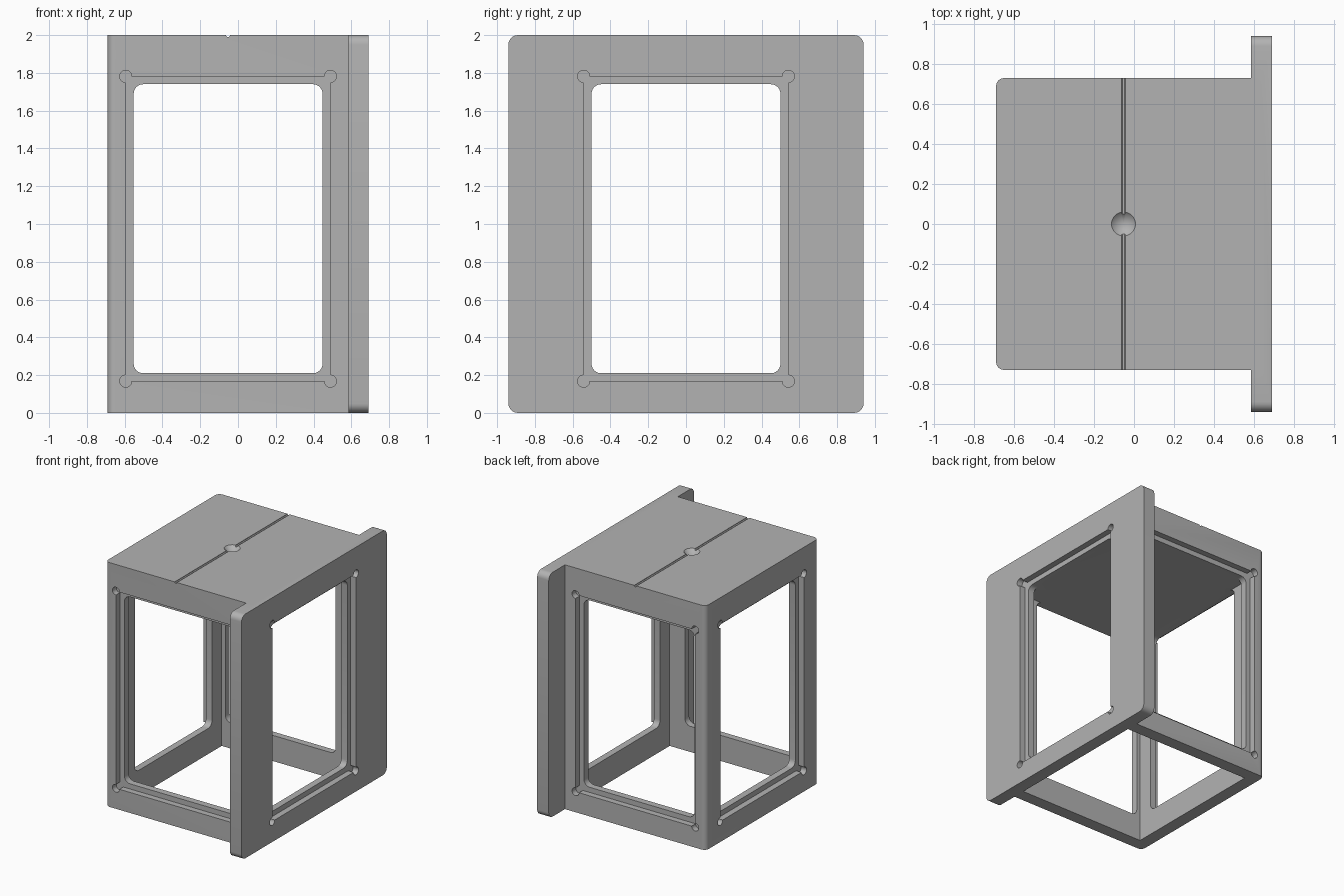
import bpy, bmesh, math
from mathutils import Vector

cube = bpy.data.objects.get("Cube")
if cube:
    bpy.data.objects.remove(cube, do_unlink=True)

grey = bpy.data.materials.new("plain grey")
grey.use_nodes = True
colour = (0.45, 0.45, 0.45, 1)
grey.diffuse_color = colour
grey.node_tree.nodes["Principled BSDF"].inputs["Base Color"].default_value = colour

# Main dimensions
HEIGHT = 2.0
LEFT, RIGHT = -0.69, 0.69
DEPTH = 0.73
WALL = 0.105
MID = (LEFT + RIGHT - WALL) / 2
SILL, LINTEL = 0.21, 1.74
RECESS = 0.05
LIP = 0.042


def place(axis, a, b, c):
    return {"x": (c, a, b), "y": (a, c, b), "z": (a, b, c)}[axis]


def prism(name, axis, profile, low, high):
    """Extrude a 2D outline along an axis."""
    bm = bmesh.new()
    face = bm.faces.new([bm.verts.new(place(axis, a, b, low)) for a, b in profile])
    moved = bmesh.ops.extrude_face_region(bm, geom=[face])["geom"]
    shift = Vector(place(axis, 0, 0, high - low))
    bmesh.ops.translate(bm, vec=shift, verts=[v for v in moved if isinstance(v, bmesh.types.BMVert)])
    bmesh.ops.recalc_face_normals(bm, faces=bm.faces)
    mesh = bpy.data.meshes.new(name)
    bm.to_mesh(mesh)
    bm.free()
    mesh.materials.append(grey)
    obj = bpy.data.objects.new(name, mesh)
    bpy.context.collection.objects.link(obj)
    return obj


def rounded(a0, a1, b0, b1, r, steps=6):
    """Rectangle outline with rounded corners."""
    if r == 0:
        return [(a0, b0), (a1, b0), (a1, b1), (a0, b1)]
    corners = [(a1 - r, b1 - r), (a0 + r, b1 - r), (a0 + r, b0 + r), (a1 - r, b0 + r)]
    points = []
    for q, (ca, cb) in enumerate(corners):
        for i in range(steps + 1):
            t = (q + i / steps) * math.pi / 2
            points.append((ca + r * math.cos(t), cb + r * math.sin(t)))
    return points


def circle(a, b, r, n=24):
    turns = [2 * math.pi * (i + 0.5) / n for i in range(n)]
    return [(a + r * math.cos(t), b + r * math.sin(t)) for t in turns]


def combine(target, other, operation):
    mod = target.modifiers.new(operation, "BOOLEAN")
    mod.operation = operation
    mod.solver = "EXACT"
    mod.object = other
    bpy.context.view_layer.objects.active = target
    bpy.ops.object.modifier_apply(modifier=mod.name)
    bpy.data.objects.remove(other, do_unlink=True)


# Box with rounded upright edges, joined to the wide mounting plate
housing = prism("housing", "z", rounded(LEFT, RIGHT - WALL / 2, -DEPTH, DEPTH, 0.04), 0, HEIGHT)
plate = prism("mounting_plate", "x", rounded(-0.94, 0.94, 0, HEIGHT, 0.05), RIGHT - WALL, RIGHT)
combine(housing, plate, "UNION")

# Inner space, open at the bottom
inside = rounded(LEFT + WALL, RIGHT - WALL, WALL - DEPTH, DEPTH - WALL, 0)
combine(housing, prism("inside", "z", inside, -0.1, LINTEL), "DIFFERENCE")

# Window openings through opposite walls, with panel recesses and corner reliefs
for axis, centre, low, high in (("y", MID, -DEPTH, DEPTH), ("x", 0, LEFT, RIGHT)):
    a0, a1 = centre - 0.5, centre + 0.5
    opening = rounded(a0, a1, SILL, LINTEL, 0.05)
    combine(housing, prism("opening", axis, opening, low - 0.1, high + 0.1), "DIFFERENCE")
    a0, a1, b0, b1 = a0 - LIP, a1 + LIP, SILL - LIP, LINTEL + LIP
    for start, end in ((low - 0.1, low + RECESS), (high - RECESS, high + 0.1)):
        recess = rounded(a0, a1, b0, b1, 0)
        combine(housing, prism("recess", axis, recess, start, end), "DIFFERENCE")
        for a in (a0, a1):
            for b in (b0, b1):
                relief = prism("relief", axis, circle(a, b, 0.032), start, end)
                combine(housing, relief, "DIFFERENCE")

# Fine groove across the top
groove = prism("groove", "y", circle(MID, HEIGHT, 0.011, 8), -1, 1)
combine(housing, groove, "DIFFERENCE")

# Conical dimple in the middle of the top
bpy.ops.mesh.primitive_cone_add(vertices=32, radius1=0, radius2=0.12, depth=0.12,
                                location=(MID, 0, HEIGHT))
dimple = bpy.context.object
dimple.data.materials.append(grey)
combine(housing, dimple, "DIFFERENCE")

bpy.ops.object.select_all(action="DESELECT")
housing.select_set(True)
bpy.context.view_layer.objects.active = housing
bpy.ops.object.shade_smooth_by_angle(angle=math.radians(30))
